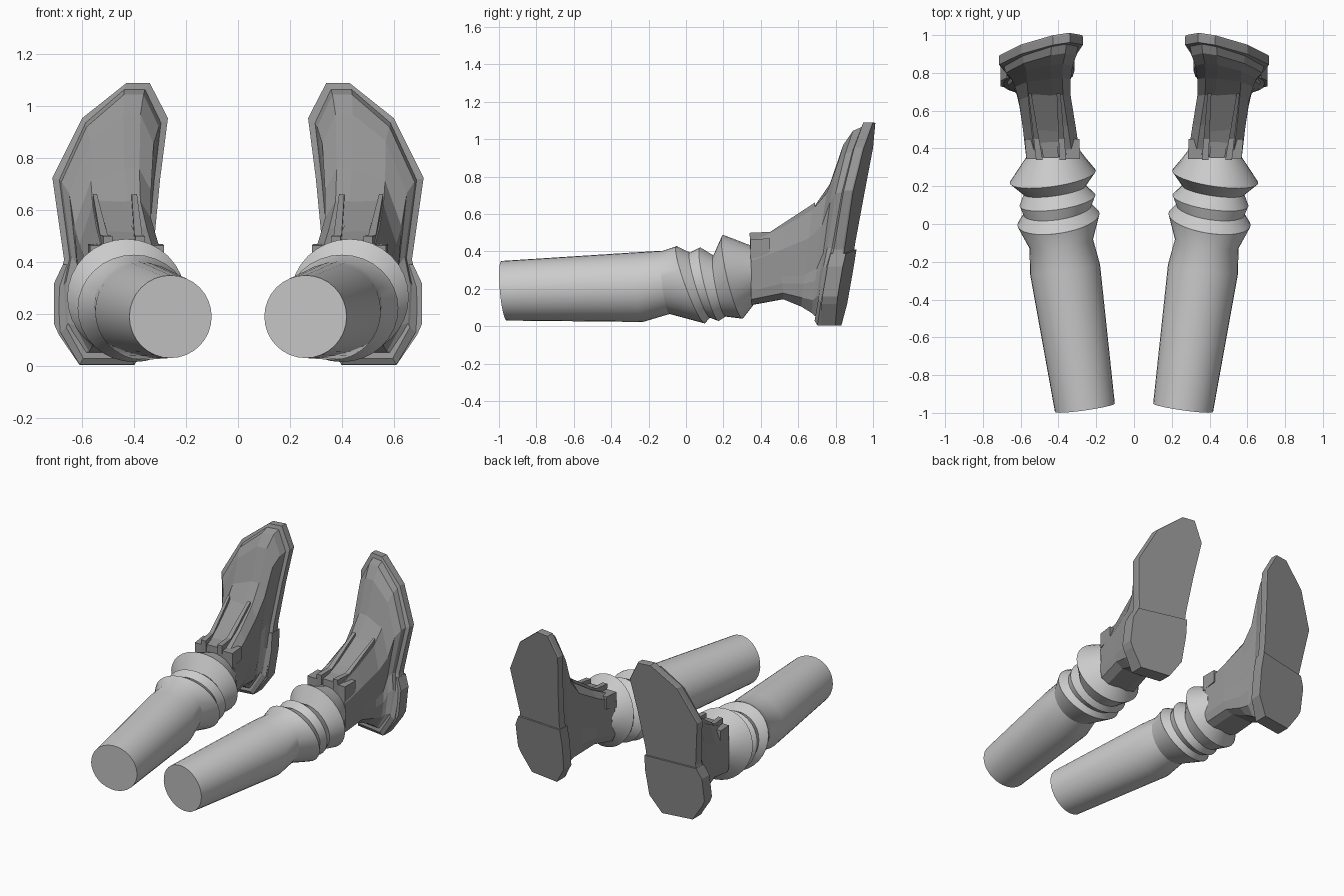
import bpy, bmesh, math
from mathutils import Vector

if "Cube" in bpy.data.objects:
    bpy.data.objects.remove(bpy.data.objects["Cube"])

dark = bpy.data.materials.new("boot_grey")
dark.diffuse_color = (0.3, 0.3, 0.3, 1)
dark.use_nodes = True
dark.node_tree.nodes["Principled BSDF"].inputs["Base Color"].default_value = dark.diffuse_color


def finish(name, bm, mat=None, smooth=None):
    """Turn a bmesh into an object mirrored to the other leg."""
    bmesh.ops.recalc_face_normals(bm, faces=bm.faces)
    me = bpy.data.meshes.new(name)
    bm.to_mesh(me)
    bm.free()
    if mat:
        me.materials.append(mat)
    if smooth:
        me.polygons.foreach_set("use_smooth", [True] * len(me.polygons))
        me.set_sharp_from_angle(angle=math.radians(smooth))
    ob = bpy.data.objects.new(name, me)
    bpy.context.collection.objects.link(ob)
    ob.modifiers.new("other_leg", 'MIRROR').use_mirror_merge = False
    return ob


def loft(name, rings, **kw):
    """Skin a list of equal closed rings and cap both ends."""
    bm = bmesh.new()
    vs = [[bm.verts.new(p) for p in r] for r in rings]
    n = len(rings[0])
    for a, b in zip(vs, vs[1:]):
        for i in range(n):
            j = (i + 1) % n
            bm.faces.new((a[i], a[j], b[j], b[i]))
    bm.faces.new(vs[0])
    bm.faces.new(vs[-1])
    return finish(name, bm, **kw)


# Leg with bellows at the ankle: tilted circles
def circle(x, y, z, r, pitch, n=32, yaw=0.14):
    p = math.radians(pitch)
    u = Vector((math.cos(yaw), -math.sin(yaw), 0))
    v = Vector((0, -math.sin(p), math.cos(p)))
    return [Vector((x, y, z)) + r * (math.cos(t) * u + math.sin(t) * v)
            for t in (2 * math.pi * i / n for i in range(n))]


leg = [(.26, -.973, .19, .16, 5), (.365, -.24, .21, .187, 3),
       (.385, -.105, .235, .17, 6), (.40, .025, .222, .22, 20)]
bellows = [(.40, .025, .222, .219, 20), (.405, .075, .22, .182, 17),
           (.405, .125, .225, .203, 14), (.42, .18, .215, .166, 11),
           (.43, .25, .265, .23, 13), (.43, .37, .28, .145, 2)]
loft("lower_leg", [circle(*c) for c in leg], smooth=25)
loft("ankle_bellows", [circle(*c) for c in bellows], smooth=25)

# Sole outline seen from the front (x, z)
outline = [(.43, 1.09), (.34, 1.09), (.27, .955), (.30, .72), (.325, .46),
           (.325, .30), (.33, .13), (.40, .005), (.61, .005), (.685, .13),
           (.695, .30), (.67, .41), (.715, .725), (.60, .955)]
CX, CZ, HX, HZ = .4925, .5475, .2225, .5425


def sole_y(x, z):
    return .878 + .17 * z - .15 * x


def sole_ring(scale_x, scale_z, lift):
    pts = []
    for x, z in outline:
        thick = lift * (.06 + .04 * max(0, 1 - z / .5))
        y = sole_y(x, z) - thick
        pts.append((CX + (x - CX) * scale_x, y, CZ + (z - CZ) * scale_z))
    return pts


rim = sole_ring(.88, .955, 1.0)
loft("sole", [sole_ring(.98, .995, 0), sole_ring(1, 1, .15),
              sole_ring(1, 1, .85), rim], mat=dark)

# Heel block, standing slightly proud of the sole
heel = [(.322, .41), (.315, .30), (.325, .12), (.40, .003), (.61, .003),
        (.69, .12), (.708, .16), (.708, .32), (.675, .39)]
loft("heel_block", [[(x, sole_y(x, z) + d, z) for x, z in heel]
                    for d in (-.07, .012)], mat=dark)


# Boot upper: the outline squeezed into boxes, becoming a chamfered ankle
def upper_ring(top, bottom, x0, x1, blend, yaw):
    pts = []
    for x, z in outline:
        u, v = (x - CX) / HX, (z - CZ) / HZ
        t = math.atan2(v, u)
        cu = max(-1, min(1, 1.25 * math.cos(t)))
        cv = max(-1, min(1, 1.25 * math.sin(t)))
        u, v = u + (cu - u) * blend, v + (cv - v) * blend
        f = (v + 1) / 2
        px = (x0 + x1) / 2 + u * (x1 - x0) / 2
        py = bottom[0] + (top[0] - bottom[0]) * f - yaw * u * (x1 - x0) / 2
        pts.append((px, py, bottom[1] + (top[1] - bottom[1]) * f))
    return pts


loft("boot_upper", [
    rim,
    upper_ring((.885, 1.045), (.715, .05), .305, .68, 0, .15),
    upper_ring((.835, .97), (.70, .055), .325, .65, .1, .12),
    upper_ring((.765, .76), (.68, .07), .335, .63, .45, .08),
    upper_ring((.68, .635), (.62, .105), .335, .61, .8, .04),
    upper_ring((.52, .53), (.52, .145), .31, .59, 1, .02),
    upper_ring((.355, .45), (.355, .115), .285, .57, 1, .06),
], mat=dark)


# Raised instep pieces: side profile (y, z) extruded between x positions
def strip(name, profile, left, right):
    """left and right give x at the cuff and x at the instep."""
    def side(x):
        return [(x[0] + (x[1] - x[0]) * (y - .35) / .35, y, z)
                for y, z in profile]
    loft(name, [side(left), side(right)], mat=dark)


strip("tongue", [(.35, .38), (.35, .475), (.45, .49), (.70, .645),
                 (.70, .60), (.45, .42)], (.40, .415), (.48, .54))
rib = [(.345, .38), (.34, .50), (.45, .505), (.69, .662), (.69, .60),
       (.45, .40)]
strip("inner_rib", rib, (.36, .39), (.395, .41))
strip("outer_rib", rib, (.485, .545), (.52, .56))

# Cuff flaps either side of the ankle
flap = [(.345, .36), (.345, .465), (.45, .47), (.45, .385)]
strip("inner_flap", flap, (.285, .30), (.36, .36))
strip("outer_flap", flap, (.52, .54), (.57, .60))
